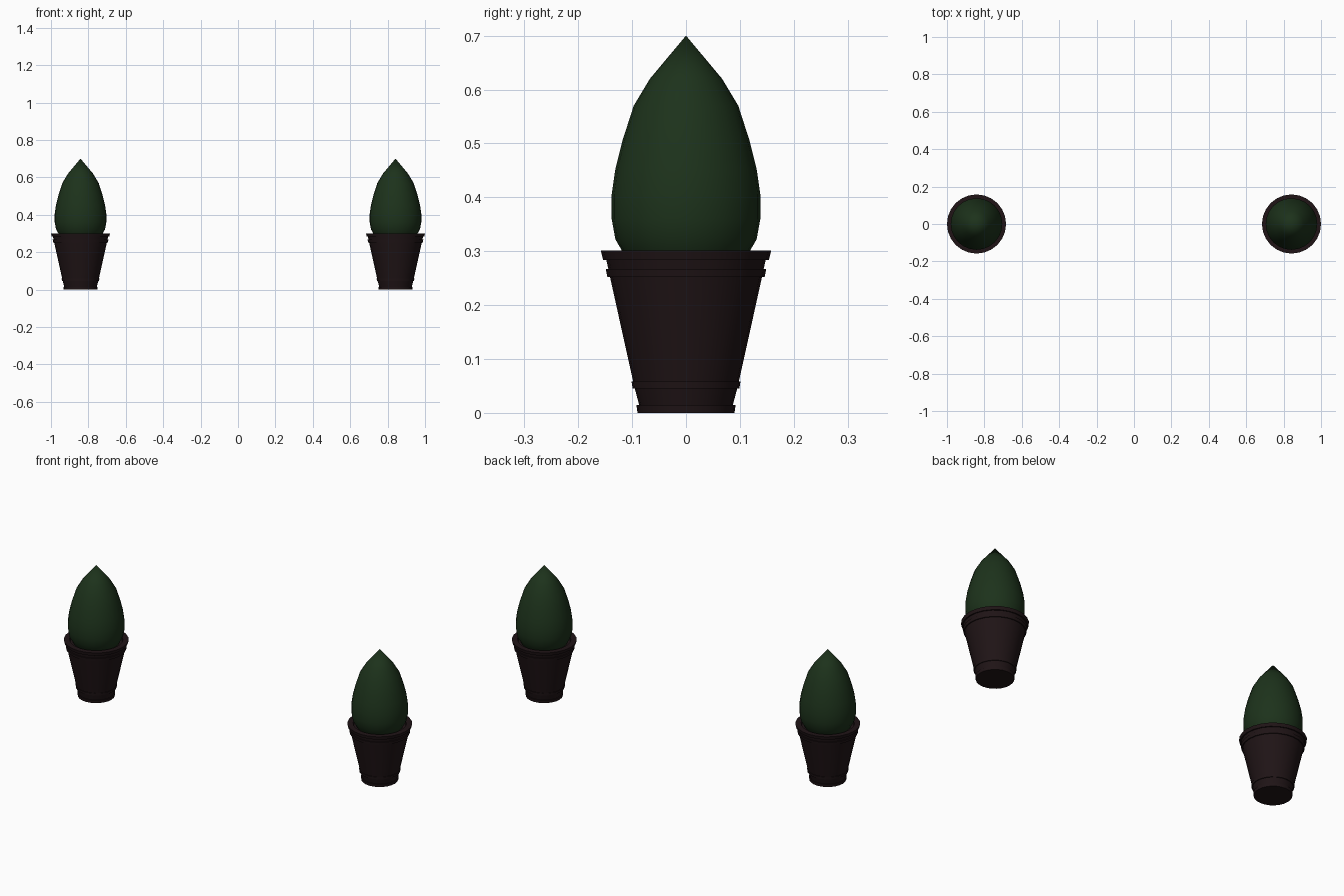
import bpy, bmesh, math

if "Cube" in bpy.data.objects:
    bpy.data.objects.remove(bpy.data.objects["Cube"])

SIDES = 24


def material(name, rgb):
    m = bpy.data.materials.new(name)
    m.diffuse_color = (*rgb, 1)
    m.use_nodes = True
    m.node_tree.nodes["Principled BSDF"].inputs["Base Color"].default_value = m.diffuse_color
    return m


def lathe(name, profile, x, mat, angle):
    """Spin a (radius, z) profile about the vertical axis; radius 0 is a pole."""
    bm = bmesh.new()
    rings = []
    for r, z in profile:
        n = SIDES if r > 0 else 1
        rings.append([bm.verts.new((r * math.cos(2 * math.pi * i / SIDES),
                                    r * math.sin(2 * math.pi * i / SIDES), z))
                      for i in range(n)])
    for a, b in zip(rings, rings[1:]):
        for i in range(SIDES):
            j = (i + 1) % SIDES
            quad = [a[i % len(a)], a[j % len(a)], b[j % len(b)], b[i % len(b)]]
            bm.faces.new(list(dict.fromkeys(quad)))
    bmesh.ops.recalc_face_normals(bm, faces=bm.faces)
    mesh = bpy.data.meshes.new(name)
    bm.to_mesh(mesh)
    bm.free()
    mesh.materials.append(mat)
    ob = bpy.data.objects.new(name, mesh)
    ob.location.x = x
    bpy.context.collection.objects.link(ob)
    bpy.ops.object.select_all(action='DESELECT')
    ob.select_set(True)
    bpy.context.view_layer.objects.active = ob
    bpy.ops.object.shade_smooth_by_angle(angle=math.radians(angle))
    return ob


clay = material("dark_clay", (0.014, 0.007, 0.008))
leaf = material("dark_leaf", (0.012, 0.032, 0.011))

# Tapered pot: foot, lower band, wall, upper band, rim, soil level
pot = [(0, 0), (0.09, 0), (0.092, 0.015), (0.087, 0.015),
       (0.095, 0.045), (0.099, 0.045), (0.101, 0.058), (0.098, 0.058),
       (0.141, 0.252), (0.146, 0.252), (0.149, 0.267), (0.144, 0.267),
       (0.148, 0.284), (0.154, 0.284), (0.158, 0.301),
       (0.13, 0.301), (0.127, 0.29), (0, 0.29)]

# Egg-shaped clipped bush with a pointed top
bush = [(0, 0.291), (0.114, 0.291), (0.120, 0.303), (0.131, 0.322), (0.138, 0.36),
        (0.138, 0.405), (0.131, 0.453), (0.118, 0.505), (0.097, 0.57),
        (0.067, 0.62), (0, 0.70)]

for side, x in (("left", -0.842), ("right", 0.842)):
    lathe(f"pot_{side}", pot, x, clay, 30)
    lathe(f"bush_{side}", bush, x, leaf, 40)
